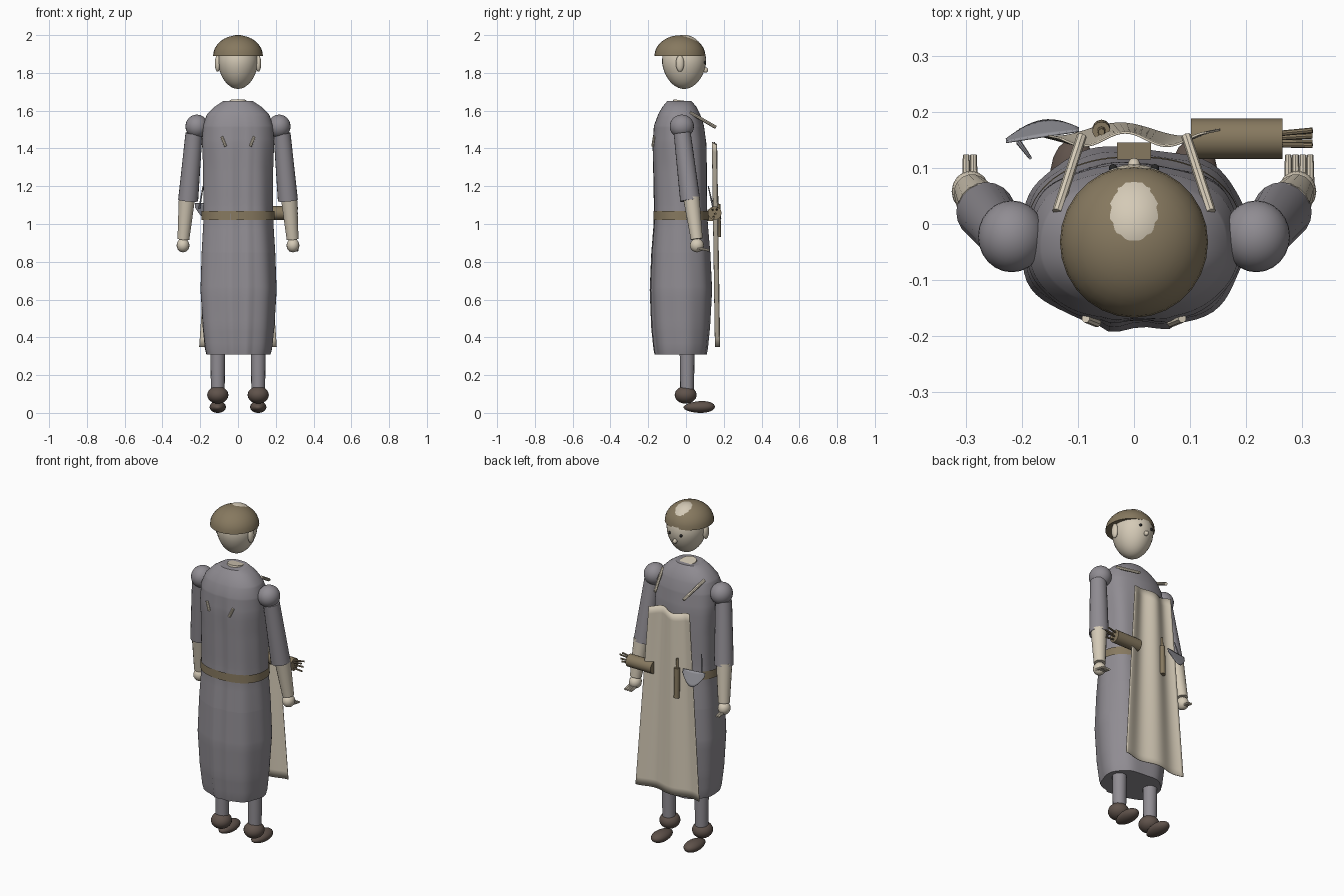
import bpy, bmesh, math
from mathutils import Vector

if "Cube" in bpy.data.objects:
    bpy.data.objects.remove(bpy.data.objects["Cube"])


def mat(name, col):
    m = bpy.data.materials.new(name)
    m.diffuse_color = (*col, 1)
    m.use_nodes = True
    m.node_tree.nodes["Principled BSDF"].inputs["Base Color"].default_value = m.diffuse_color
    return m


GREY = mat("robe grey", (0.28, 0.265, 0.29))
CREAM = mat("pale cream", (0.66, 0.59, 0.47))
BROWN = mat("olive brown", (0.24, 0.19, 0.115))
SHOE = mat("dark leather", (0.115, 0.085, 0.07))
STEEL = mat("tool grey", (0.30, 0.30, 0.33))
BLACK = mat("eye black", (0.02, 0.02, 0.02))


def finish(name, bm, m, smooth=40):
    bmesh.ops.recalc_face_normals(bm, faces=bm.faces)
    me = bpy.data.meshes.new(name)
    bm.to_mesh(me)
    bm.free()
    me.materials.append(m)
    ob = bpy.data.objects.new(name, me)
    bpy.context.collection.objects.link(ob)
    if smooth:
        bpy.context.view_layer.objects.active = ob
        ob.select_set(True)
        bpy.ops.object.shade_smooth_by_angle(angle=math.radians(smooth))
        ob.select_set(False)
    return ob


def ball(name, c, r, m, seg=24, shape=None):
    bm = bmesh.new()
    bmesh.ops.create_uvsphere(bm, u_segments=seg, v_segments=seg * 2 // 3, radius=1)
    for v in bm.verts:
        if shape:
            v.co = shape(v.co)
        v.co = Vector(c) + Vector([a * b for a, b in zip(v.co, r)])
    return finish(name, bm, m)


def rod(name, a, b, r1, r2, m, seg=16):
    a, b = Vector(a), Vector(b)
    bm = bmesh.new()
    bmesh.ops.create_cone(bm, cap_ends=True, segments=seg, radius1=r1, radius2=r2,
                          depth=(b - a).length)
    q = (b - a).to_track_quat('Z', 'Y')
    for v in bm.verts:
        v.co = q @ v.co + (a + b) / 2
    return finish(name, bm, m)


def sheet(name, fn, nu, nv, m, thick=0.004):
    bm = bmesh.new()
    g = [[bm.verts.new(fn(i / nu, j / nv)) for i in range(nu + 1)] for j in range(nv + 1)]
    for j in range(nv):
        for i in range(nu):
            bm.faces.new((g[j][i], g[j][i + 1], g[j + 1][i + 1], g[j + 1][i]))
    ob = finish(name, bm, m)
    mod = ob.modifiers.new("thickness", 'SOLIDIFY')
    mod.thickness, mod.offset = thick, 0
    return ob


# Robe profile: height, half width, back y, front y
PROFILE = [(0.31, 0.17, -0.16, 0.11), (0.34, 0.178, -0.166, 0.116), (0.45, 0.19, -0.178, 0.127),
           (0.65, 0.203, -0.186, 0.138), (0.85, 0.196, -0.178, 0.128), (1.0, 0.187, -0.166, 0.115),
           (1.1, 0.186, -0.165, 0.11), (1.3, 0.187, -0.17, 0.11), (1.43, 0.192, -0.175, 0.107),
           (1.52, 0.187, -0.17, 0.095), (1.58, 0.165, -0.148, 0.075), (1.62, 0.125, -0.125, 0.055),
           (1.65, 0.08, -0.10, 0.03)]


def section(z):
    for p, q in zip(PROFILE, PROFILE[1:]):
        if z <= q[0]:
            t = (z - p[0]) / (q[0] - p[0])
            return [a + (b - a) * t for a, b in zip(p[1:], q[1:])]
    return PROFILE[-1][1:]


def body_point(z, ang, grow=0.0, fold=0.0):
    w, y0, y1 = section(z)
    k = fold * (0.35 * math.sin(7 * ang + 2 * z) + 0.3 * math.sin(4 * ang - z))
    for c in (-0.14, 0.23):  # back creases that lap over the belt
        k += fold * 1.1 * math.exp(-((ang + math.pi / 2 - c) / 0.07) ** 2)
    e = 0.88
    cx, cy = math.cos(ang), math.sin(ang)
    px = math.copysign(abs(cx) ** e, cx) * (w + grow + k)
    py = (y0 + y1) / 2 + math.copysign(abs(cy) ** e, cy) * ((y1 - y0) / 2 + grow + k)
    return Vector((px, py, z))


def tube(name, zs, m, grow=0.0, fold=0.0, cap=False, n=72):
    bm = bmesh.new()
    rings = []
    for z in zs:
        f = fold * max(0, min(1, (1.6 - z) / 0.25))
        rings.append([bm.verts.new(body_point(z, -math.pi + 2 * math.pi * i / n, grow, f))
                      for i in range(n)])
    for a, b in zip(rings, rings[1:]):
        for i in range(n):
            bm.faces.new((a[i], a[(i + 1) % n], b[(i + 1) % n], b[i]))
    if cap:
        bm.faces.new(rings[0])
        bm.faces.new(rings[-1])
    return finish(name, bm, m)


tube("robe", sorted({p[0] for p in PROFILE} | {0.31 + 0.06 * i for i in range(22)}),
     GREY, fold=0.009, cap=True)
tube("belt", [1.022, 1.03, 1.062, 1.07], BROWN, grow=0.007)
bm = bmesh.new()
bmesh.ops.create_cube(bm, size=1)
for v in bm.verts:
    v.co = Vector((v.co.x * 0.06, v.co.y * 0.03 + 0.13, v.co.z * 0.06 + 1.046))
finish("belt_buckle", bm, BROWN)
rod("neck", (0, -0.03, 1.6), (0, -0.022, 1.654), 0.05, 0.045, CREAM)

# Head, hair, ears and face
ball("head", (0, -0.01, 1.858), (0.107, 0.117, 0.143), CREAM, 32,
     lambda p: Vector((p.x * (1 + 0.1 * min(p.z, 0)), p.y * (1 + 0.1 * min(p.z, 0)), p.z)))
bm = bmesh.new()
bmesh.ops.create_uvsphere(bm, u_segments=28, v_segments=16, radius=1)
bmesh.ops.bisect_plane(bm, geom=bm.verts[:] + bm.edges[:] + bm.faces[:],
                       plane_co=(0, 0, 0), plane_no=(0, 0, 1), clear_inner=True)
for v in bm.verts:
    v.co = Vector((v.co.x * 0.132, v.co.y * 0.135 - 0.032, v.co.z * 0.109 + 1.89))
bmesh.ops.holes_fill(bm, edges=[e for e in bm.edges if e.is_boundary], sides=0)
finish("hair", bm, BROWN)
ball("nose", (0, 0.103, 1.815), (0.012, 0.015, 0.014), CREAM, 12)

for s, side in ((-1, "left"), (1, "right")):
    ball(side + "_ear", (s * 0.108, -0.032, 1.85), (0.015, 0.022, 0.044), CREAM, 16)
    ball(side + "_eye", (s * 0.037, 0.099, 1.855), (0.008, 0.008, 0.008), BLACK, 10)
    # Arm
    ball(side + "_shoulder", (s * 0.218, -0.022, 1.517), (0.06, 0.064, 0.062), GREY)
    rod(side + "_sleeve", (s * 0.264, 0.022, 1.125), (s * 0.233, -0.02, 1.48), 0.053, 0.045, GREY, 20)
    rod(side + "_forearm", (s * 0.289, 0.057, 0.92), (s * 0.27, 0.028, 1.14), 0.032, 0.044, CREAM)
    ball(side + "_hand", (s * 0.291, 0.058, 0.887), (0.034, 0.037, 0.037), CREAM, 16)
    for i, x in enumerate((0.275, 0.288, 0.301, 0.314) if s > 0 else (0.286, 0.299)):
        rod(f"{side}_finger_{i}", (s * x, 0.06, 0.872), (s * x, 0.123, 0.86), 0.008, 0.006, CREAM, 8)
    # Leg and shoe
    rod(side + "_leg", (s * 0.107, 0.006, 0.1), (s * 0.107, 0.006, 0.36), 0.036, 0.04, GREY)
    ball(side + "_ankle", (s * 0.107, -0.002, 0.095), (0.056, 0.058, 0.046), SHOE)
    ball(side + "_shoe", (s * 0.107, 0.07, 0.031), (0.043, 0.083, 0.031), SHOE, 20,
         lambda p: Vector((p.x * (1 + 0.12 * p.y), p.y,
                           max(-1, p.z * (1 + 0.15 * p.y)) + 0.06 * p.y)))
    # Apron straps, showing at chest and back
    rod(side + "_chest_strap", (s * 0.137, 0.022, 1.59), (s * 0.093, 0.157, 1.512),
        0.009, 0.009, CREAM, 8)
    rod(side + "_back_strap", (s * 0.066, -0.176, 1.412), (s * 0.086, -0.168, 1.462),
        0.008, 0.008, CREAM, 8)


# Apron hanging in soft vertical folds
def apron(u, v):
    x = (u - 0.5) * 2 * (0.205 - 0.075 * v)
    y = 0.167 - 0.016 * v + 0.012 * math.cos((u - 0.44) * 11)
    return x, y, 0.35 + 1.075 * v + 0.008 * math.cos(u * 9) * v


sheet("apron", apron, 32, 24, CREAM)

# Brush case with protruding handles
rod("brush_case", (0.102, 0.152, 1.058), (0.265, 0.152, 1.058), 0.036, 0.036, BROWN, 20)
for i, (dy, dz) in enumerate(((0.015, 0.02), (-0.012, 0.018), (0.005, -0.004), (-0.006, -0.022))):
    rod(f"brush_handle_{i}", (0.25, 0.15 + dy * 0.7, 1.058 + dz * 0.8),
        (0.318, 0.152 + dy, 1.06 + dz * 1.2), 0.005, 0.005, BROWN, 8)

# Small hanging tool
rod("tool_grip", (-0.058, 0.17, 0.93), (-0.058, 0.166, 1.105), 0.016, 0.016, BROWN, 14)
rod("tool_tip", (-0.058, 0.166, 1.1), (-0.058, 0.164, 1.16), 0.008, 0.006, BROWN, 10)


# Curved scoop blade with a thin spike
def scoop(u, v):
    x = -0.228 + 0.13 * u
    depth = math.sin(math.pi * min(1, u * 0.9 + 0.05))
    return x, 0.146 + 0.028 * (1 - v) * depth + 0.02 * u, 1.10 - 0.075 * depth * (1 - v) + 0.01 * v


sheet("scoop", scoop, 14, 6, STEEL)
rod("scoop_spike", (-0.205, 0.145, 1.08), (-0.185, 0.118, 1.2), 0.005, 0.003, STEEL, 8)
